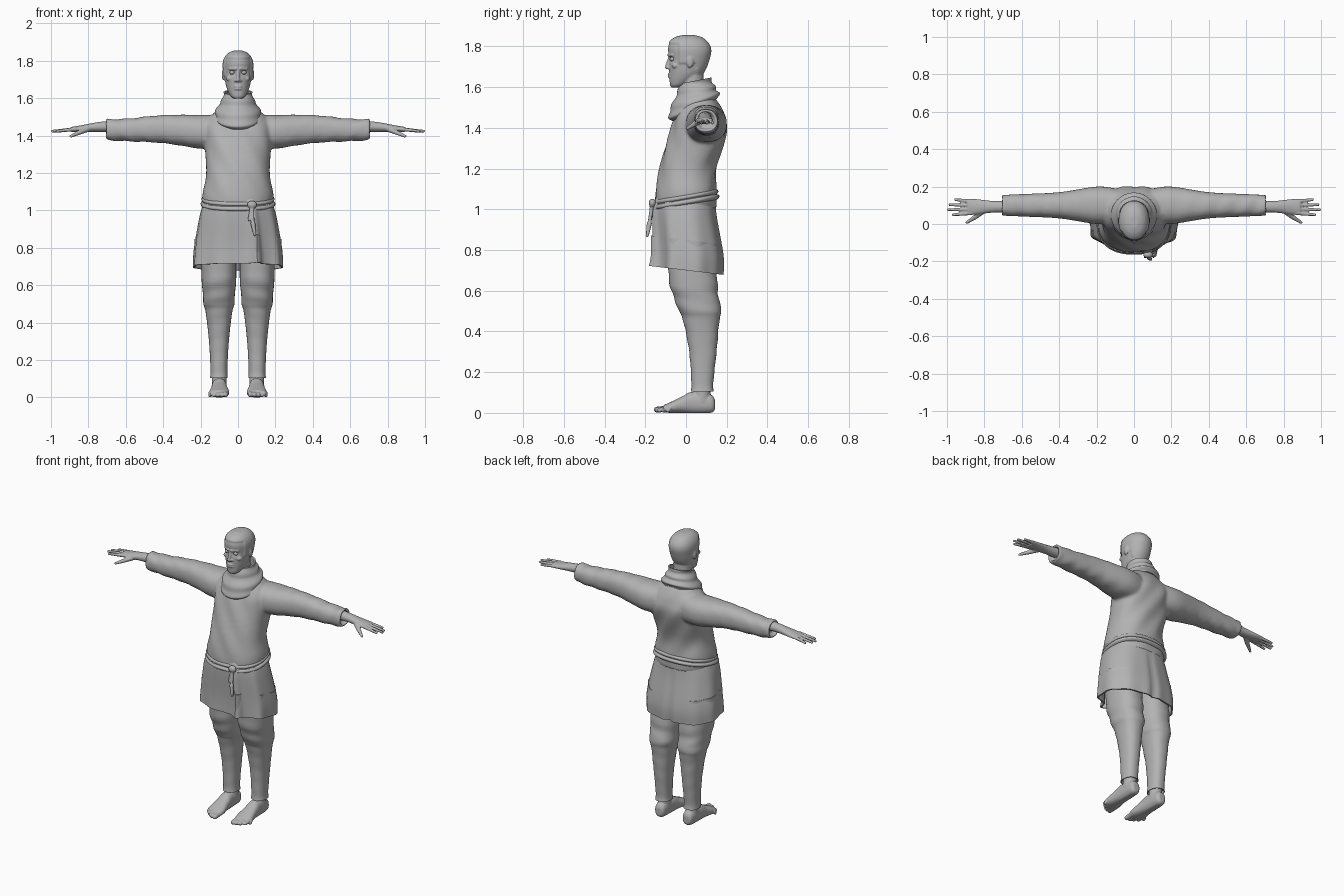
import bpy, bmesh, math
from mathutils import Vector, Matrix

cube = bpy.data.objects.get("Cube")
if cube:
    bpy.data.objects.remove(cube)

shade = (.45, .45, .45, 1)
grey = bpy.data.materials.new("plain_grey")
grey.use_nodes = True
grey.diffuse_color = shade
grey.node_tree.nodes["Principled BSDF"].inputs["Base Color"].default_value = shade

FOLD = .004    # depth of cloth wrinkles
VOXEL = .0045  # detail of fused skin
SIDES = {"right": -1, "left": 1}


def bump(value, centre, width):
    return math.exp(-((value - centre) / width) ** 2)


def outward(angle):
    return Vector((math.cos(angle), math.sin(angle), 0))


def curve_point(before, start, end, after, t):
    """Smooth blend from start to end through their neighbours."""
    result = []
    for a, b, c, d in zip(before, start, end, after):
        leave, arrive = (c - a) / 2, (d - b) / 2
        ease = t * t * (3 - 2 * t)
        result.append(b + (c - b) * ease + leave * t * (1 - t) ** 2 - arrive * t * t * (1 - t))
    return result


def superellipse(value, power):
    return math.copysign(abs(value) ** (2 / power), value)


def loft(bm, axis, fixed, sections, warp=None, lip=0, wall=.01, count=48, power=2.3, steps=6):
    """Skin rings of (position, second centre, first radius, second radius)."""
    last = len(sections) - 1
    rows = []
    for i in range(last):
        near = [sections[max(0, min(last, i + k))] for k in (-1, 0, 1, 2)]
        rows += [curve_point(*near, step / steps) for step in range(steps)]
    rows.append(sections[-1])
    length = len(rows) - 1
    if lip:  # turned-in open end
        position, centre, ru, rv = rows[-1]
        for depth in (0, lip):
            rows.append((position + depth, centre, ru - wall, rv - wall))
    rings = []
    for i, (position, centre, ru, rv) in enumerate(rows):
        ring = []
        for k in range(count):
            angle = math.tau * k / count
            u = fixed + ru * superellipse(math.cos(angle), power)
            v = centre + rv * superellipse(math.sin(angle), power)
            point = Vector({"x": (position, u, v), "y": (u, position, v), "z": (u, v, position)}[axis])
            if warp:
                point = warp(point, min(1, i / length), angle)
            ring.append(bm.verts.new(point))
        rings.append(ring)
    for lower, upper in zip(rings, rings[1:]):
        for k in range(count):
            after = (k + 1) % count
            bm.faces.new((lower[k], lower[after], upper[after], upper[k]))
    bm.faces.new(rings[0])
    bm.faces.new(rings[-1])


def blob(bm, centre, radii):
    matrix = Matrix.Translation(centre) @ Matrix.Diagonal((*radii, 1))
    bmesh.ops.create_icosphere(bm, subdivisions=3, radius=1, matrix=matrix)


def limb(bm, start, end, start_radius, end_radius, beads=12):
    """Tapered rounded rod made of overlapping balls."""
    for i in range(beads + 1):
        t = i / beads
        radius = start_radius + (end_radius - start_radius) * t
        blob(bm, Vector(start).lerp(Vector(end), t), [radius] * 3)


def finish(name, bm, voxel=0, soften=0):
    bmesh.ops.recalc_face_normals(bm, faces=bm.faces)
    mesh = bpy.data.meshes.new(name)
    bm.to_mesh(mesh)
    bm.free()
    mesh.materials.append(grey)
    mesh.polygons.foreach_set("use_smooth", [True] * len(mesh.polygons))
    mesh.set_sharp_from_angle(angle=math.radians(50))
    ob = bpy.data.objects.new(name, mesh)
    bpy.context.collection.objects.link(ob)
    if voxel:  # fuse overlapping pieces into one skin
        fuse = ob.modifiers.new("fuse", "REMESH")
        fuse.mode, fuse.voxel_size, fuse.use_smooth_shade = "VOXEL", voxel, True
        smooth = ob.modifiers.new("soften", "SMOOTH")
        smooth.factor, smooth.iterations = .5, soften


# Tunic body and sleeves
def body_folds(point, t, angle):
    point.y += FOLD * math.sin(math.pi * t) * math.sin(point.x * 45 + point.z * 30)
    return point


bm = bmesh.new()
loft(bm, "z", 0, [(1, 0, .18, .15), (1.08, 0, .19, .15), (1.2, .01, .17, .14), (1.38, .06, .18, .14),
                  (1.46, .07, .18, .12), (1.52, .07, .13, .09), (1.57, .06, .07, .06)], body_folds)
for sign in SIDES.values():
    def sleeve_folds(point, t, angle):
        point.z += FOLD * t * math.sin(point.x * 60 + angle * 2)
        point.x *= sign
        return point

    loft(bm, "x", .1, [(.1, 1.42, .09, .09), (.2, 1.42, .1, .09), (.4, 1.435, .07, .075),
                       (.6, 1.43, .06, .06), (.71, 1.433, .055, .056)], sleeve_folds, lip=-.03, wall=.013)
finish("tunic", bm, VOXEL * 2, 4)


# Skirt of the tunic, with soft pleats, a front ridge, side corners and a back vent
def pleats(point, t, angle):
    ridge = .045 * bump(angle, 5.06, .1)
    vent = .02 * bump(angle, math.pi / 2, .07)
    corners = .01 * (bump(angle, 5.7, .15) + bump(angle, 3.6, .15))
    point += outward(angle) * t * (ridge - vent + corners + FOLD * math.sin(angle * 9))
    point.z -= (.18 - .06 * t) * point.y
    return point


bm = bmesh.new()
loft(bm, "z", 0, [(1.05, 0, .18, .145), (.97, 0, .205, .155), (.8, .02, .235, .165), (.7, .02, .24, .165)],
     pleats, lip=.15, count=96)
finish("skirt", bm)


# Two-strand rope belt, lower at the front
def belt_slope(point, t, angle):
    point.z += .17 * point.y
    return point


bm = bmesh.new()
for height, radius in ((1.035, .2), (1.06, .195)):
    rolls = []
    for step in range(-4, 5):
        rise = math.sin(step * math.pi / 8)
        swell = .02 * math.cos(step * math.pi / 8) - .02
        rolls.append((height + .014 * rise, 0, radius + swell, radius + swell - .036))
    loft(bm, "z", 0, rolls, belt_slope, steps=2)
finish("belt", bm)

# Belt knot and hanging ends
bm = bmesh.new()
knot, bend, tip = (.075, -.165, 1.03), (.08, -.18, .93), (.09, -.19, .87)
blob(bm, knot, (.026, .018, .022))
limb(bm, knot, bend, .011, .009)
limb(bm, bend, tip, .013, .008)
limb(bm, knot, (.06, -.175, .95), .009, .009)
finish("belt_knot", bm, VOXEL, 1)


# Cowl scarf, hanging low at the front
def drape(point, t, angle):
    point += outward(angle) * FOLD * math.sin(t * 19 + math.sin(angle) * 2)
    point.z += (.5 - .3 * t) * (point.y - .04)
    return point


bm = bmesh.new()
loft(bm, "z", 0, [(1.485, .04, .11, .11), (1.51, .04, .125, .125), (1.55, .04, .11, .11),
                  (1.59, .045, .085, .09), (1.63, .045, .077, .075)], drape, lip=-.05, power=2)
finish("scarf", bm)

for side, sign in SIDES.items():
    def mirrored(point, t, angle):
        return Vector((point.x * sign, point.y, max(point.z, 0)))

    def gathers(point, t, angle):
        point.y += FOLD * math.sin(point.z * 70 + angle) * (1 - t)
        return mirrored(point, t, angle)

    # Trouser leg, gathered below the knee
    bm = bmesh.new()
    loft(bm, "z", .102, [(.9, .02, .09, .12), (.65, .035, .093, .118), (.55, .055, .085, .108),
                         (.5, .07, .083, .105), (.45, .075, .07, .088), (.3, .083, .053, .067),
                         (.15, .08, .045, .054), (.105, .08, .047, .056)], gathers, lip=.02, wall=.005)
    finish(side + "_trouser_leg", bm)

    # Bare foot with toes
    bm = bmesh.new()
    loft(bm, "y", .1, [(.142, .04, .02, .025), (.12, .045, .035, .045), (.03, .05, .04, .053),
                       (-.02, .04, .045, .04), (-.07, .028, .053, .028), (-.11, .02, .05, .018)], mirrored)
    limb(bm, (.1 * sign, .08, .06), (.1 * sign, .08, .14), .04, .04)
    for i in range(5):
        x, radius = .066 + .021 * i, .016 - .0015 * i
        limb(bm, (x * sign, -.08, .022), (x * sign, -.144 + .0035 * i * i, radius), radius, radius * .9)
    finish(side + "_foot", bm, VOXEL, 2)

    # Hand with fingers and thumb
    bm = bmesh.new()
    loft(bm, "x", .092, [(.67, 1.45, .034, .03), (.75, 1.446, .031, .026), (.84, 1.437, .041, .018),
                         (.89, 1.433, .043, .014)], mirrored, power=2)
    for i, reach in enumerate((.967, .992, .984, .954)):
        y = .058 + .021 * i
        limb(bm, (.87 * sign, y, 1.435), (reach * sign, y + .006 * (i - 1.5), 1.424), .011, .008)
    thumb = [(.8 * sign, .075, 1.437), (.845 * sign, .04, 1.418), (.893 * sign, .008, 1.397)]
    limb(bm, thumb[0], thumb[1], .016, .013)
    limb(bm, thumb[1], thumb[2], .013, .008)
    finish(side + "_hand", bm, VOXEL, 2)

    # Eyeball
    bm = bmesh.new()
    blob(bm, (.031 * sign, -.066, 1.737), (.014, .014, .011))
    finish(side + "_eye", bm)


# Head: skull with eye sockets and raised short hair, plus face features
def skull(point, t, angle):
    hairline = 1.81 if point.y < -.035 else (1.72 if point.y < .05 else 1.665)
    if point.z > hairline:
        point += (point - Vector((0, 0, 1.74))).normalized() * .005
    if point.y < 0:
        point.y += .012 * bump(abs(point.x), .031, .02) * bump(point.z, 1.738, .016)
    return point


bm = bmesh.new()
loft(bm, "z", 0, [(1.598, -.05, .022, .022), (1.615, -.035, .042, .044), (1.67, 0, .065, .082),
                  (1.75, .015, .076, .1), (1.79, .015, .077, .103), (1.82, .012, .066, .09),
                  (1.84, .012, .046, .064), (1.85, .012, .02, .03)], skull, count=72, power=2.15, steps=8)
limb(bm, (0, .035, 1.5), (0, .03, 1.68), .056, .056)    # neck
limb(bm, (0, -.08, 1.745), (0, -.094, 1.697), .008, .01)  # nose
for sign in SIDES.values():
    limb(bm, (.012 * sign, -.084, 1.757), (.045 * sign, -.067, 1.757), .008, .007)  # brow
    blob(bm, (.011 * sign, -.085, 1.694), (.009, .011, .007))  # nostril
    blob(bm, (.046 * sign, -.052, 1.705), (.018, .018, .014))  # cheek
    blob(bm, (.078 * sign, .02, 1.725), (.009, .018, .03))     # ear
for lip_height in (1.663, 1.65):
    blob(bm, (0, -.079, lip_height), (.022, .011, .006))
blob(bm, (0, -.064, 1.617), (.022, .016, .016))  # chin
finish("head", bm, VOXEL, 1)
